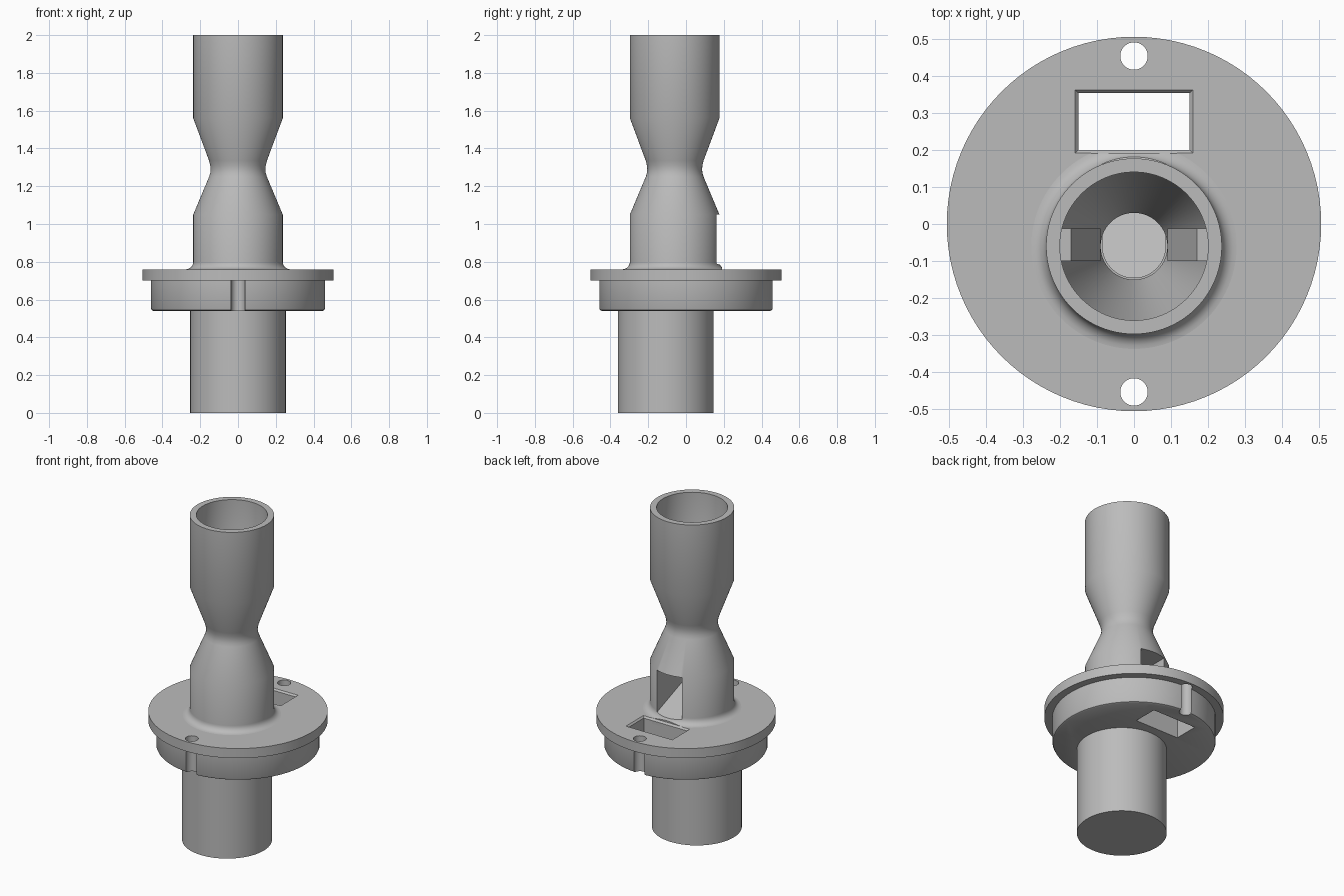
import bpy, bmesh
from math import sin, cos, pi

SIDES = 96
UPPER_Y = -0.06     # axis of the upper tube
LOWER_Y = -0.107    # axis of the lower tube

old = bpy.data.objects.get("Cube")
if old:
    bpy.data.objects.remove(old, do_unlink=True)

grey = bpy.data.materials.new("plain grey")
grey.use_nodes = True
colour = (0.5, 0.5, 0.5, 1)
grey.diffuse_color = colour
grey.node_tree.nodes["Principled BSDF"].inputs["Base Color"].default_value = colour


def loft(name, rings):
    """Skin a stack of equal-length rings and cap both ends."""
    bm = bmesh.new()
    loops = [[bm.verts.new(p) for p in ring] for ring in rings]
    n = len(loops[0])
    for a, b in zip(loops, loops[1:]):
        for i in range(n):
            j = (i + 1) % n
            bm.faces.new((a[i], a[j], b[j], b[i]))
    bm.faces.new(loops[0][::-1])
    bm.faces.new(loops[-1])
    bmesh.ops.recalc_face_normals(bm, faces=bm.faces)
    mesh = bpy.data.meshes.new(name)
    bm.to_mesh(mesh)
    bm.free()
    mesh.materials.append(grey)
    obj = bpy.data.objects.new(name, mesh)
    bpy.context.collection.objects.link(obj)
    return obj


def turned(name, profile, y=0, sides=SIDES):
    """Revolve (radius, height) points around a vertical axis."""
    turns = [2 * pi * i / sides for i in range(sides)]
    return loft(name, [[(r * cos(a), y + r * sin(a), z) for a in turns]
                       for r, z in profile])


def activate(obj):
    bpy.ops.object.select_all(action='DESELECT')
    obj.select_set(True)
    bpy.context.view_layer.objects.active = obj


def cut(obj, cutters):
    activate(obj)
    for cutter in cutters:
        mod = obj.modifiers.new("cut", 'BOOLEAN')
        mod.operation = 'DIFFERENCE'
        mod.solver = 'EXACT'
        mod.object = cutter
        bpy.ops.object.modifier_apply(modifier=mod.name)


def smooth(obj):
    activate(obj)
    bpy.ops.object.shade_smooth_by_angle(angle=pi / 6)


# Lower plug, collar and flange
lower_tube = turned("lower_tube", [(0.253, 0), (0.253, 0.6)], LOWER_Y)
collar = turned("collar", [(0.448, 0.54), (0.456, 0.544), (0.46, 0.552), (0.46, 0.71)])
flange = turned("flange", [(0.505, 0.70), (0.505, 0.76)])

# Upper tube: flared foot, waist, open top, funnel and narrow bore
foot = [(0.277 - 0.04 * sin(t), 0.80 - 0.04 * cos(t))
        for t in (i * pi / 12 for i in range(7))]
outer = [(0.237, 1.05), (0.153, 1.25), (0.147, 1.27), (0.145, 1.29),
         (0.147, 1.31), (0.153, 1.335), (0.237, 1.56), (0.237, 2)]
inner = [(0.2, 2), (0.2, 1.56), (0.09, 1.32), (0.09, 1.0)]
upper_tube = turned("upper_tube", [(0.277, 0.73)] + foot + outer + inner, UPPER_Y)


# Chute: round-ended channel with a sloping floor, open at the back
def ramp(y):
    return 0.78 + 0.38 * (0.19 - y)


half = 0.085
plan = [(half * cos(a), UPPER_Y + half * sin(a))
        for a in (-pi * i / 24 for i in range(25))]
plan += [(-half, 0.3), (half, 0.3)]
chute = loft("chute_cutter", [[(x, y, ramp(y)) for x, y in plan],
                              [(x, y, 1.05) for x, y in plan]])


# Rectangular drop hole with a chamfered rim, and two bolt holes
def rectangle(grow, z):
    x, y0, y1 = 0.15 + grow, 0.2 - grow, 0.353 + grow
    return [(-x, y0, z), (x, y0, z), (x, y1, z), (-x, y1, z)]


drop_hole = loft("drop_hole_cutter", [rectangle(0, 0.5), rectangle(0, 0.75),
                                      rectangle(0.01, 0.761), rectangle(0.01, 0.9)])
bolt_holes = [turned("bolt_hole_cutter", [(0.037, 0.5), (0.037, 0.8)], y, 32)
              for y in (-0.453, 0.453)]

cut(collar, [drop_hole] + bolt_holes)
cut(flange, [drop_hole] + bolt_holes)
cut(upper_tube, [chute, drop_hole])
for cutter in [chute, drop_hole] + bolt_holes:
    bpy.data.objects.remove(cutter, do_unlink=True)

# Pair of ribs standing on the funnel
rib = [(0.225, 1.62), (0.17, 1.62), (0.09, 1.38), (0.1, 1.33),
       (0.14, 1.35), (0.2, 1.5), (0.225, 1.56)]
for side, label in ((1, "left"), (-1, "right")):
    loft(label + "_funnel_rib", [[(side * x, y, z) for x, z in rib]
                                 for y in (-0.1, -0.012)])

for obj in (lower_tube, collar, flange, upper_tube):
    smooth(obj)
